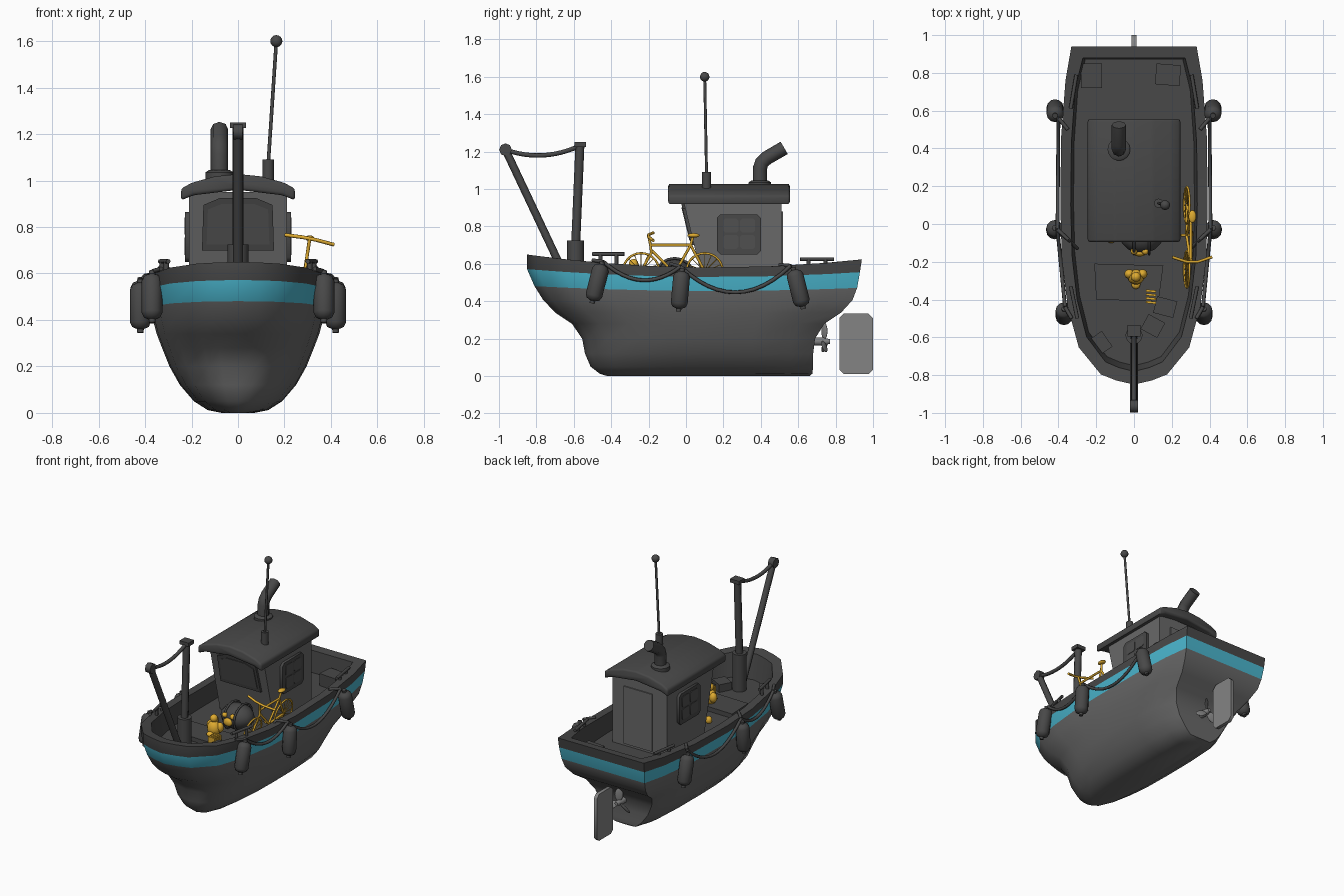
import bpy, bmesh
from math import sin, cos, pi, radians
from mathutils import Vector, Matrix, Euler

if "Cube" in bpy.data.objects:
    bpy.data.objects.remove(bpy.data.objects["Cube"])


def material(name, *rgb):
    m = bpy.data.materials.new(name)
    m.use_nodes = True
    col = (*rgb, 1) if len(rgb) == 3 else (rgb[0], rgb[0], rgb[0], 1)
    m.diffuse_color = col
    m.node_tree.nodes["Principled BSDF"].inputs["Base Color"].default_value = col
    return m


HULL = material("hull grey", .14)
DARK = material("dark grey", .065)
CYAN = material("cyan stripe", .07, .47, .62)
GOLD = material("golden yellow", .74, .41, .03)
LIGHT = material("rudder grey", .23)
WALL = material("cabin grey", .14)
GLASS = material("window grey", .08)


def finish(ob, angle=40):
    bpy.ops.object.select_all(action='DESELECT')
    ob.select_set(True)
    bpy.context.view_layer.objects.active = ob
    bpy.ops.object.shade_smooth_by_angle(angle=radians(angle))
    return ob


def from_bmesh(name, bm, *mats):
    bmesh.ops.recalc_face_normals(bm, faces=bm.faces)
    me = bpy.data.meshes.new(name)
    bm.to_mesh(me)
    bm.free()
    for m in mats:
        me.materials.append(m)
    ob = bpy.data.objects.new(name, me)
    bpy.context.collection.objects.link(ob)
    return ob


def slab(name, pts, push, mat, bevel=0):
    """Polygon extruded along a vector."""
    bm = bmesh.new()
    face = bm.faces.new([bm.verts.new(p) for p in pts])
    new = bmesh.ops.extrude_face_region(bm, geom=[face])["geom"]
    bmesh.ops.translate(bm, vec=push, verts=[v for v in new if isinstance(v, bmesh.types.BMVert)])
    if bevel:
        bmesh.ops.recalc_face_normals(bm, faces=bm.faces)
        bmesh.ops.bevel(bm, geom=bm.edges[:], offset=bevel, segments=2, affect='EDGES', profile=.5)
    return finish(from_bmesh(name, bm, mat), 50)


def box(name, centre, size, mat, turn=0):
    x, y, z = (s / 2 for s in size)
    ob = slab(name, [(-x, -y, -z), (x, -y, -z), (x, y, -z), (-x, y, -z)], (0, 0, 2 * z), mat)
    ob.location, ob.rotation_euler = centre, (0, 0, turn)
    return ob


def lathe(name, profile, loc, mat, rot=(0, 0, 0), seg=16, scale=(1, 1, 1)):
    bm = bmesh.new()
    rings = [[bm.verts.new((r * cos(2 * pi * i / seg), r * sin(2 * pi * i / seg), z)) for i in range(seg)]
             for r, z in profile]
    for a, b in zip(rings, rings[1:]):
        for i in range(seg):
            bm.faces.new((a[i], a[i - 1], b[i - 1], b[i]))
    bm.faces.new(rings[0])
    bm.faces.new(rings[-1])
    ob = finish(from_bmesh(name, bm, mat), 50)
    ob.location, ob.rotation_euler, ob.scale = loc, rot, scale
    return ob


def ball(name, loc, r, mat, scale=(1, 1, 1), rot=(0, 0, 0)):
    prof = [(r * sin(pi * (i + .05) / 8.1), -r * cos(pi * (i + .05) / 8.1)) for i in range(9)]
    return lathe(name, prof, loc, mat, rot, 14, scale)


def tubes(name, paths, r, mat, closed=False):
    cu = bpy.data.curves.new(name, 'CURVE')
    cu.dimensions, cu.bevel_depth, cu.bevel_resolution, cu.use_fill_caps = '3D', r, 2, True
    for path in paths:
        sp = cu.splines.new('POLY')
        sp.points.add(len(path) - 1)
        for p, co in zip(sp.points, path):
            p.co = (*co, 1)
        sp.use_cyclic_u = closed
    cu.materials.append(mat)
    ob = bpy.data.objects.new(name, cu)
    bpy.context.collection.objects.link(ob)
    bpy.ops.object.select_all(action='DESELECT')
    ob.select_set(True)
    bpy.context.view_layer.objects.active = ob
    bpy.ops.object.convert(target='MESH')
    return finish(bpy.context.object, 50)


def sag(a, b, drop, n=12):
    a, b = Vector(a), Vector(b)
    return [a.lerp(b, i / n) - Vector((0, 0, 4 * drop * (i / n) * (1 - i / n))) for i in range(n + 1)]


# Hull: one plan outline (width, length fraction) lofted through waterlines
PLAN = [(0, 0), (.24, .012), (.45, .03), (.75, .11), (.9, .23), (.98, .37),
        (1, .53), (.99, .73), (.93, .9), (.85, 1)]
# height, sheer, bow y, stern y, half width, stern fullness
ROWS = [(0, 0, -.42, .66, .07, .7), (.012, 0, -.46, .675, .13, .75), (.05, 0, -.51, .68, .19, .8),
        (.12, 0, -.54, .68, .25, .85), (.2, 0, -.555, .69, .295, .87), (.28, 0, -.61, .74, .327, .92),
        (.34, 0, -.7, .83, .35, .96), (.4, .15, -.765, .89, .366, 1), (.455, .4, -.81, .915, .377, 1),
        (.53, .6, -.85, .93, .388, 1), (.58, 1, -.85, .94, .39, 1),
        (.58, 1, -.78, .88, .335, .95), (.46, .2, -.75, .87, .32, .95)]
bm = bmesh.new()
rings = []
for z, sheer, bow, stern, w, full in ROWS:
    half = []
    for i, (px, py) in enumerate(PLAN):
        y = bow + (stern - bow) * py
        x = w * px * (full if i == 9 else 1)
        half.append((x, y, z + .07 * sheer * (y - .15) ** 2))
    ring = half + [(-x, y, zz) for x, y, zz in half[:0:-1]]
    rings.append([bm.verts.new(p) for p in ring])
for k, (a, b) in enumerate(zip(rings, rings[1:])):
    for i in range(len(a)):
        f = bm.faces.new((a[i - 1], a[i], b[i], b[i - 1]))
        f.material_index = 0 if k < 8 else 1 if k == 8 else 2
bm.faces.new(rings[0])
bm.faces.new(rings[-1]).material_index = 2
finish(from_bmesh("hull", bm, HULL, CYAN, DARK), 38)

# Cabin with forward-leaning front
def front_y(z):
    return -.01 + (.92 - z) * .242

slab("cabin", [(-.21, front_y(.45), .45), (-.21, front_y(.95), .95), (-.21, .51, .95), (-.21, .51, .45)],
     (.42, 0, 0), WALL)
arch = [(-.245, .915), (-.245, .965), (-.2, .99), (-.1, 1.018), (0, 1.028)]
under = [(-.19, .937), (0, .96)]
section = arch + [(-x, z) for x, z in arch[3::-1]] + [(-x, z) for x, z in under] + under[:1]
section[-2] = (0, .96)
slab("roof", [(x, -.095, z) for x, z in section], (0, .65, 0), DARK, .012)

# Windows and door
def front_panel(name, w, low, high, crown, depth, mat):
    pts = [(-w, low), (w, low), (w * .96, high), (w * .5, high + crown), (-w * .5, high + crown), (-w * .96, high)]
    slab(name, [(x, front_y(z) + .005, z) for x, z in pts], (0, -depth, 0), mat)

front_panel("front_window_frame", .155, .7, .895, .03, .02, DARK)
front_panel("front_window_glass", .135, .725, .875, .025, .024, GLASS)

def side_panel(name, s, y0, y1, z0, z1, depth, mat, c=.02):
    pts = [(y0 + c, z0), (y1 - c, z0), (y1, z0 + c), (y1, z1 - c), (y1 - c, z1), (y0 + c, z1), (y0, z1 - c), (y0, z0 + c)]
    slab(name, [(s * .208, y, z) for y, z in pts], (s * depth, 0, 0), mat)

for s, side in ((1, "left"), (-1, "right")):
    side_panel(side + "_window_frame", s, .165, .4, .65, .865, .02, DARK)
    for y in (.2, .29):
        for z in (.68, .767):
            side_panel(side + "_window_pane", s, y, y + .08, z, z + .075, .023, GLASS, .01)
slab("cabin_door", [(-.1, .505, .48), (.12, .505, .48), (.12, .505, .88), (-.1, .505, .88)], (0, .013, 0), WALL)

# Chimney and antenna
lathe("chimney_flange", [(.06, 1.0), (.06, 1.035), (.045, 1.045)], (-.08, .395, 0), DARK)
tubes("chimney", [[(-.08, .395, 1.0), (-.08, .395, 1.11), (-.08, .405, 1.14), (-.08, .43, 1.165), (-.08, .525, 1.22)]], .038, DARK)
lathe("antenna_base", [(.024, .98), (.024, 1.09)], (.13, .11, 0), DARK)
tubes("antenna_rod", [[(.13, .11, 1.07), (.165, .1, 1.6)]], .008, DARK)
ball("antenna_ball", (.165, .1, 1.6), .026, DARK)

# Mast, boom and cable
lathe("mast_base", [(.045, .45), (.045, .725)], (0, -.59, 0), DARK)
tubes("mast", [[(0, -.59, .7), (0, -.567, 1.24)]], .024, DARK)
box("mast_cap", (0, -.565, 1.238), (.07, .06, .025), DARK)
tubes("boom", [[(0, -.63, .5), (0, -.965, 1.21)]], .021, DARK)
tubes("boom_head", [[(-.02, -.965, 1.21), (.02, -.965, 1.21)]], .034, DARK)
tubes("cable", [sag((0, -.965, 1.21), (0, -.57, 1.23), .04)], .012, DARK)

# Fenders, ropes and cleat rails on both sides
CAPSULE = [(.014, -.115), (.014, -.1), (.036, -.09), (.045, -.07), (.045, .07), (.036, .09), (.014, .1), (.014, .115)]
for s in (1, -1):
    for x, y, z, tilt in ((.37, -.475, .5, -14), (.42, -.03, .46, -5), (.418, .6, .47, 14)):
        lathe("fender", CAPSULE, (s * x, y, z), DARK, (radians(tilt), 0, 0), 12)
    tubes("rope", [sag((s * .365, -.44, .61), (s * .405, -.03, .585), .085),
                   sag((s * .405, -.03, .585), (s * .4, .56, .59), .14),
                   [(s * .3, -.13, .5), (s * .35, -.08, .6), (s * .405, -.03, .585)],
                   [(s * .33, -.5, .62), (s * .365, -.44, .61)],
                   [(s * .35, .5, .595), (s * .4, .56, .59)]], .01, DARK)
    for a, b, top in (((.3, -.5), (.335, -.33), .652), ((.335, .61), (.305, .79), .625)):
        p, q = Vector((s * a[0], a[1], top)), Vector((s * b[0], b[1], top))
        tubes("cleat_rail", [[p, q]], .01, DARK)
        tubes("cleat_posts", [[p.lerp(q, t), p.lerp(q, t) - Vector((0, 0, .06))] for t in (.25, .75)], .011, DARK)

# Deck gear
slab("hatch", [(-.2, -.4, .45), (.13, -.41, .45), (.155, -.22, .45), (-.21, -.21, .45)], (0, 0, .045), DARK)
for x, y, w, d, h, turn in ((-.225, .785, .11, .13, .07, 0), (.18, .79, .13, .11, .1, -.08), (.1, -.54, .1, .09, .07, -.5),
                            (.165, -.44, .11, .09, .07, -.25), (-.175, -.63, .08, .1, .07, .6)):
    box("deck_crate", (x, y, .45 + h / 2), (w, d, h), DARK, turn)
ball("barrel", (.04, -.06, .54), .1, DARK, (1.15, .95, .85))
tubes("barrel_hoops", [[(.04 + d, -.06 + .1 * cos(t * pi / 8), .54 + .09 * sin(t * pi / 8)) for t in range(16)]
                       for d in (-.04, .04)], .007, DARK, True)

# Small golden figures and basket
for name, loc, r, sc in (("figure_body", (.01, -.28, .53), .045, (1, .9, 1.2)), ("figure_head", (.01, -.28, .6), .026, (1, 1, 1)),
                         ("figure_left_arm", (.045, -.265, .54), .026, (1, 1, 1.3)), ("figure_right_arm", (-.025, -.265, .54), .026, (1, 1, 1.3)),
                         ("figure_foot", (.01, -.32, .505), .024, (1, 1, .7)), ("buoy_middle", (.03, -.155, .53), .028, (1.2, .6, 1)),
                         ("buoy_left", (.06, -.145, .57), .018, (1, 1, 1)), ("buoy_right", (0, -.145, .57), .018, (1, 1, 1)),
                         ("buoy_low", (-.12, -.08, .48), .022, (1, 1, 1.2))):
    ball(name, loc, r, GOLD, sc)
for i in range(4):
    box("basket_slat", (.09, -.415 + i * .02, .515), (.055, .012, .05), GOLD, -.1)

# Bicycle leaning on the bulwark
def lean(y, z, off=0):
    return (.265 + (z - .46) * .15 + off, y, z - off * .2)

def wheel(y, r, n):
    return [lean(y + r * cos(2 * pi * i / n), .56 + r * sin(2 * pi * i / n)) for i in range(n)]

AXLES = (-.24, .1)
tubes("bicycle_tyres", [wheel(y, .097, 28) for y in AXLES], .006, GOLD, True)
tubes("bicycle_spokes", [[lean(y, .56), p] for y in AXLES for p in wheel(y, .095, 16)], .002, GOLD)
head, saddle, crank = (-.19, .7), (.025, .7), (-.06, .55)
tubes("bicycle_frame", [[lean(*a), lean(*b)] for a, b in (
    (head, saddle), (saddle, crank), (crank, (-.182, .67)), (saddle, (.1, .56)), (crank, (.1, .56)),
    (saddle, (.037, .745)), (head, (-.2, .75)))] + [[lean(-.24, .56), lean(-.185, .66), lean(*head)]], .0075, GOLD)
tubes("bicycle_handlebar", [[lean(-.175, .745, -.105), lean(-.2, .75, -.03), lean(-.2, .75, .03), lean(-.175, .745, .105)]], .008, GOLD)
tubes("bicycle_pedals", [[lean(-.06, .55, -.03), lean(-.06, .55, .03)], [lean(-.06, .55, .03), lean(-.03, .51, .03)]], .007, GOLD)
ball("bicycle_saddle", lean(.04, .752), .034, GOLD, (.6, 1, .35))

# Propeller and rudder
lathe("propeller_shaft", [(.022, 0), (.022, .06), (.012, .1)], (0, .67, .185), LIGHT, (-pi / 2, 0, 0))
for i in range(3):
    a = 2 * pi * i / 3
    rot = Matrix.Rotation(a, 3, 'Y') @ Matrix.Rotation(.6, 3, 'Z')
    ball("propeller_blade", Vector((0, .74, .185)) + rot @ Vector((0, 0, .055)), .045, LIGHT, (.6, .16, 1), rot.to_euler())
c = .025
slab("rudder", [(-.012, y, z) for y, z in ((.82 + c, .01), (1 - c, .01), (1, .01 + c), (1, .335 - c), (1 - c, .335),
                                           (.82 + c, .335), (.82, .335 - c), (.82, .01 + c))], (.024, 0, 0), LIGHT)
